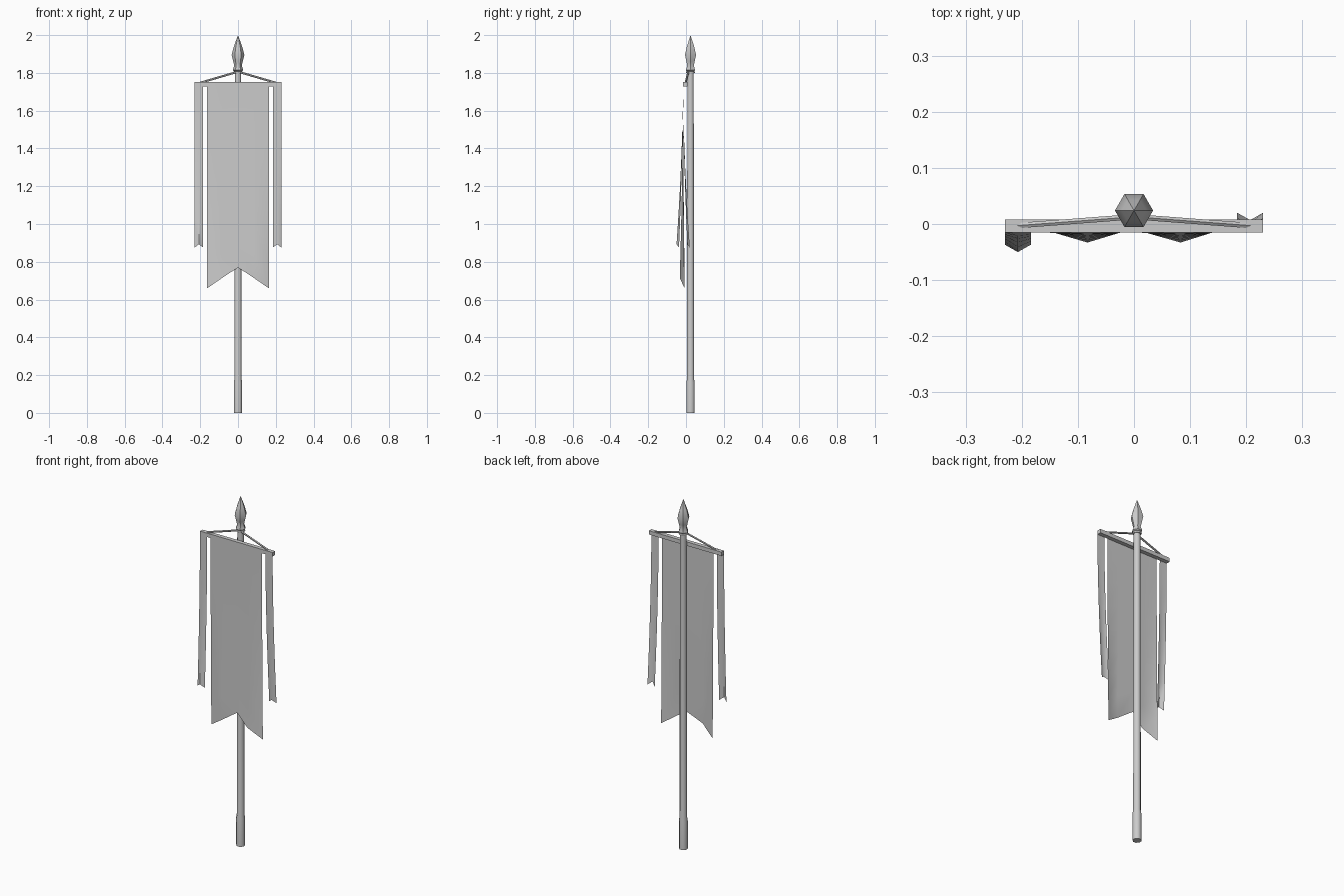
import bpy, bmesh, math
from mathutils import Vector

if "Cube" in bpy.data.objects:
    bpy.data.objects.remove(bpy.data.objects["Cube"])

POLE_Y = 0.024


def finish(name, bm, smooth=True):
    bmesh.ops.recalc_face_normals(bm, faces=bm.faces)
    me = bpy.data.meshes.new(name)
    bm.to_mesh(me)
    bm.free()
    ob = bpy.data.objects.new(name, me)
    bpy.context.collection.objects.link(ob)
    if smooth:
        bpy.ops.object.select_all(action='DESELECT')
        ob.select_set(True)
        bpy.context.view_layer.objects.active = ob
        bpy.ops.object.shade_smooth_by_angle(angle=math.radians(50))
    return ob


def lathe(name, profile, sides, phase=0.0):
    """Capped turned shape around the pole axis from (radius, z) points."""
    bm = bmesh.new()
    rings = []
    for r, z in profile:
        rings.append([bm.verts.new((r * math.cos(phase + math.tau * i / sides),
                                    POLE_Y + r * math.sin(phase + math.tau * i / sides), z))
                      for i in range(sides)])
    for a, b in zip(rings, rings[1:]):
        for i in range(sides):
            j = (i + 1) % sides
            bm.faces.new((a[i], a[j], b[j], b[i]))
    bm.faces.new(rings[0])
    bm.faces.new(rings[-1])
    bmesh.ops.remove_doubles(bm, verts=bm.verts, dist=1e-5)
    return finish(name, bm)


def cloth(name, columns, top, rows):
    """Hanging sheet; columns are (x, bottom z, bottom y), sway grows downwards."""
    y0 = -0.0155
    bm = bmesh.new()
    grid = []
    for k in range(rows + 1):
        t = k / rows
        grid.append([bm.verts.new((x, y0 + (yb - y0) * t ** 1.7, top + (zb - top) * t))
                     for x, zb, yb in columns])
    for a, b in zip(grid, grid[1:]):
        for i in range(len(columns) - 1):
            bm.faces.new((a[i], b[i], b[i + 1], a[i + 1]))
    return finish(name, bm)


def rod(name, p, q, r, sides=6):
    p, q = Vector(p), Vector(q)
    bm = bmesh.new()
    bmesh.ops.create_cone(bm, cap_ends=True, segments=sides, radius1=r, radius2=r,
                          depth=(q - p).length)
    rot = (q - p).to_track_quat('Z', 'Y').to_matrix()
    bmesh.ops.rotate(bm, verts=bm.verts, matrix=rot)
    bmesh.ops.translate(bm, verts=bm.verts, vec=(p + q) / 2)
    return finish(name, bm)


# Pole with slightly thicker foot, and spear finial
lathe("pole", [(0.0235, 0), (0.0235, 0.16), (0.0205, 0.18), (0.018, 1.815)], 8, math.pi / 8)
lathe("finial", [(0.020, 1.808), (0.028, 1.815), (0.020, 1.838), (0.025, 1.86),
                 (0.034, 1.895), (0.022, 1.94), (0.0, 2.0)], 6)

# Crossbar
bm = bmesh.new()
bmesh.ops.create_cube(bm, size=1)
bmesh.ops.scale(bm, verts=bm.verts, vec=(0.46, 0.023, 0.022))
bmesh.ops.translate(bm, verts=bm.verts, vec=(0, -0.0035, 1.74))
finish("crossbar", bm, smooth=False)

# Ropes from the crossbar ends to a loop round the pole
for side, label in ((-1, "left"), (1, "right")):
    rod("rope_" + label, (side * 0.21, -0.003, 1.745), (side * 0.012, 0.012, 1.803), 0.0055)
bpy.ops.mesh.primitive_torus_add(location=(0, POLE_Y, 1.803), major_radius=0.019,
                                 minor_radius=0.0055, major_segments=12, minor_segments=6)
bpy.context.object.name = "rope_loop"
bpy.ops.object.shade_smooth_by_angle(angle=math.radians(60))

# Swallow-tailed banner
cloth("banner", [(-0.163, 0.66, -0.008), (-0.083, 0.715, -0.033), (0, 0.77, -0.008),
                 (0.083, 0.715, -0.033), (0.163, 0.66, -0.008)], 1.75, 8)

# Side streamers, swaying opposite ways
for side, label, edge in ((-1, "left", -0.037), (1, "right", 0.02)):
    cols = [(-0.023, 0.875, edge), (0, 0.893, edge - 0.013), (0.023, 0.875, edge)]
    cloth("streamer_" + label, [(side * 0.207 + x, z, y) for x, z, y in cols], 1.74, 6)
